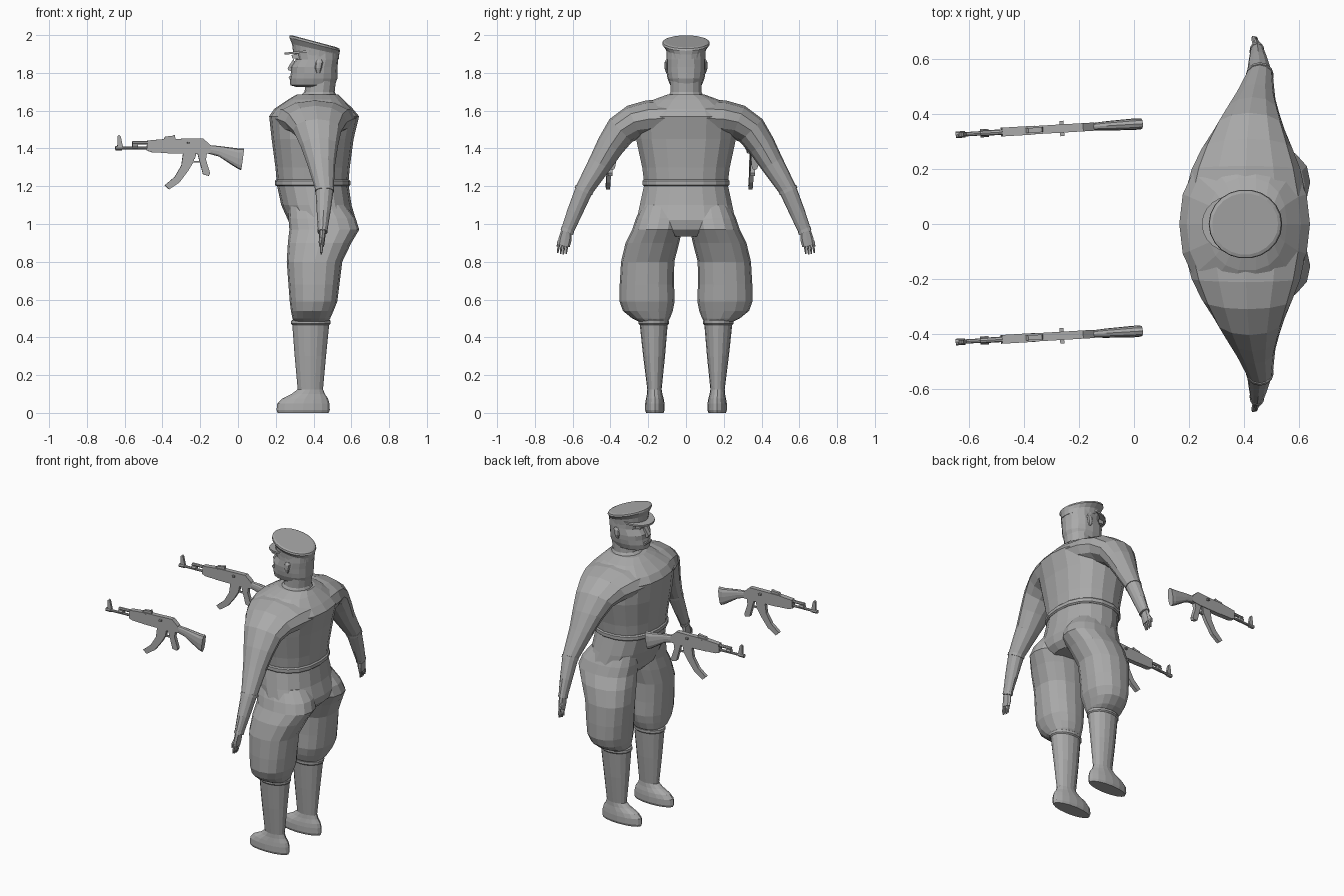
import bpy, bmesh, math
from mathutils import Vector, Matrix

grey = bpy.data.materials.new("plain_grey")
grey.diffuse_color = (0.4, 0.4, 0.4, 1)


def finish(name, bm, matrix=None):
    bmesh.ops.recalc_face_normals(bm, faces=bm.faces)
    me = bpy.data.meshes.new(name)
    bm.to_mesh(me)
    bm.free()
    me.materials.append(grey)
    ob = bpy.data.objects.new(name, me)
    bpy.context.collection.objects.link(ob)
    if matrix:
        ob.matrix_world = matrix
    return ob


def loft(name, rings, seg=14, power=2.0, matrix=None):
    """Skin a list of (centre, u, v) elliptical sections, with end caps."""
    bm = bmesh.new()
    loops = []
    for c, u, v in rings:
        c, u, v = Vector(c), Vector(u), Vector(v)
        loop = []
        for i in range(seg):
            a = 2 * math.pi * i / seg
            k, s = math.cos(a), math.sin(a)
            k = math.copysign(abs(k) ** (2 / power), k)
            s = math.copysign(abs(s) ** (2 / power), s)
            loop.append(bm.verts.new(c + u * k + v * s))
        loops.append(loop)
    for a, b in zip(loops, loops[1:]):
        for i in range(seg):
            j = (i + 1) % seg
            bm.faces.new((a[i], a[j], b[j], b[i]))
    bm.faces.new(loops[0])
    bm.faces.new(loops[-1])
    return finish(name, bm, matrix)


def stack(name, rows, seg=14, power=2.0):
    """Upright loft from rows of (z, cx, cy, rx, ry)."""
    return loft(name, [((cx, cy, z), (rx, 0, 0), (0, ry, 0)) for z, cx, cy, rx, ry in rows], seg, power)


def plate(name, pts, half, matrix=None):
    """Side outline in x and z, thickened along y."""
    bm = bmesh.new()
    a = [bm.verts.new((x, -half, z)) for x, z in pts]
    b = [bm.verts.new((x, half, z)) for x, z in pts]
    bm.faces.new(a)
    bm.faces.new(b)
    for i in range(len(pts)):
        j = (i + 1) % len(pts)
        bm.faces.new((a[i], a[j], b[j], b[i]))
    return finish(name, bm, matrix)


def rod(name, x0, x1, z, r, matrix):
    return loft(name, [((x, 0, z), (0, r, 0), (0, 0, r)) for x in (x0, x1)], 8, 2, matrix)


# Jacket, belt and seat
stack("jacket", [(1.20, .395, 0, .188, .222), (1.30, .395, 0, .197, .235), (1.45, .395, 0, .217, .268),
                 (1.57, .403, 0, .238, .275), (1.61, .400, 0, .208, .25), (1.66, .412, 0, .145, .17),
                 (1.685, .42, 0, .11, .10)], 18, 2.3)
stack("belt", [(1.20, .395, 0, .192, .226), (1.207, .395, 0, .20, .234), (1.228, .395, 0, .20, .234),
               (1.235, .395, 0, .192, .228)], 18, 2.3)
stack("seat", [(1.21, .395, 0, .19, .224), (1.10, .415, 0, .186, .248), (1.02, .445, 0, .18, .265),
               (.97, .45, 0, .165, .23), (.935, .45, 0, .13, .12)], 18, 2.2)

# Neck and head
stack("neck", [(1.66, .42, 0, .11, .105), (1.70, .432, 0, .08, .084), (1.76, .44, 0, .078, .085)])
stack("head", [(1.725, .40, 0, .09, .065), (1.735, .395, 0, .118, .084), (1.77, .40, 0, .126, .098),
               (1.80, .403, 0, .123, .103), (1.83, .403, 0, .124, .105), (1.87, .418, 0, .112, .104),
               (1.92, .413, 0, .12, .102)], 16, 2.2)
plate("nose", [(.295, 1.875), (.262, 1.825), (.268, 1.812), (.31, 1.808)], .014)
plate("mouth", [(.30, 1.785), (.27, 1.782), (.268, 1.773), (.274, 1.766), (.30, 1.765)], .032)
plate("brow", [(.33, 1.905), (.284, 1.895), (.286, 1.878), (.33, 1.87)], .06)
for s in (-1, 1):
    stack("ear", [(1.80, .425, s * .10, .010, .006), (1.825, .425, s * .104, .018, .010),
                  (1.855, .43, s * .103, .02, .011), (1.87, .43, s * .10, .012, .006)], 8)

# Peaked cap, tilted back
loft("cap", [((.413, 0, 1.89), (.121, 0, -.018), (0, .103, 0)), ((.411, 0, 1.925), (.125, 0, -.028), (0, .106, 0)),
             ((.406, 0, 1.952), (.134, 0, -.035), (0, .126, 0)), ((.405, 0, 1.963), (.131, 0, -.035), (0, .124, 0)),
             ((.405, 0, 1.967), (.12, 0, -.032), (0, .112, 0))], 22)
loft("visor", [((.36, 0, 1.908), (.113, 0, .012), (0, .104, 0)),
               ((.36, 0, 1.919), (.113, 0, .012), (0, .104, 0))], 22)

# Arm path: y, z, centre x, half depth, half thickness
ARM = [(.10, 1.56, .405, .222, .10), (.20, 1.555, .408, .198, .10), (.275, 1.54, .412, .165, .093),
       (.345, 1.495, .42, .128, .085), (.40, 1.415, .43, .10, .074), (.455, 1.32, .44, .075, .063),
       (.54, 1.18, .458, .048, .047), (.59, 1.06, .453, .036, .041), (.632, .955, .448, .024, .033)]

for s in (-1, 1):
    rings = []
    for i, (y, z, cx, hx, ht) in enumerate(ARM):
        p, q = ARM[max(i - 1, 0)], ARM[min(i + 1, len(ARM) - 1)]
        d = Vector((0, q[0] - p[0], q[1] - p[1])).normalized()
        rings.append(((cx, s * y, z), (hx, 0, 0), (0, -s * d.z * ht, d.y * ht)))
    loft("sleeve", rings, 12)
    # elbow seam and cuff
    for y, z, cx, hx, ht in ((.54, 1.18, .458, .051, .05), (.628, .965, .448, .027, .036)):
        loft("sleeve_band", [((cx, s * (y + t * .4), z - t), (hx, 0, 0), (0, s * ht * .92, ht * .4))
                             for t in (-.008, .008)], 12)
    # hand with fingers and thumb
    loft("palm", [((.448, s * .633, .96), (.018, 0, 0), (0, s * .028, .008)),
                  ((.445, s * .640, .92), (.016, 0, 0), (0, s * .034, .008)),
                  ((.444, s * .648, .885), (.012, 0, 0), (0, s * .032, .008))], 8)
    for k in range(4):
        y = .626 + k * .015
        loft("finger", [((.444, s * y, .895), (.008, 0, 0), (0, .0075, 0)),
                        ((.442, s * (y + .006), .865), (.008, 0, 0), (0, .007, 0)),
                        ((.44, s * (y + .008), .838 + .004 * abs(k - 1)), (.004, 0, 0), (0, .004, 0))], 6)
    loft("thumb", [((.44, s * .655, .935), (.009, 0, 0), (0, .01, 0)),
                   ((.435, s * .677, .905), (.008, 0, 0), (0, .008, 0)),
                   ((.433, s * .681, .88), (.004, 0, 0), (0, .004, 0))], 6)

    # Baggy breeches leg
    stack("breeches_leg", [(1.10, .42, s * .13, .15, .10), (1.03, .445, s * .14, .178, .125),
                           (.97, .457, s * .153, .185, .132), (.90, .432, s * .178, .168, .142),
                           (.80, .405, s * .203, .147, .141), (.68, .402, s * .207, .135, .144),
                           (.59, .40, s * .206, .126, .146), (.54, .393, s * .202, .113, .132),
                           (.50, .388, s * .185, .10, .10), (.485, .387, s * .175, .092, .08)], 16, 2.3)
    # Tall boot with foot
    stack("boot", [(0, .345, s * .165, .135, .046), (.015, .345, s * .165, .141, .052),
                   (.05, .346, s * .165, .138, .051), (.075, .355, s * .165, .122, .047),
                   (.10, .372, s * .166, .088, .041), (.125, .383, s * .167, .067, .038),
                   (.30, .383, s * .169, .083, .058), (.47, .385, s * .171, .098, .074)], 16)
    stack("boot_cuff", [(.465, .385, s * .171, .097, .074), (.472, .385, s * .171, .104, .081),
                        (.488, .386, s * .171, .104, .081), (.495, .386, s * .171, .095, .075)], 16)

# Two floating rifles
for y in (.345, -.41):
    m = Matrix.Translation((-.31, y, 0)) @ Matrix.Rotation(math.radians(3.4), 4, 'Z') @ Matrix.Translation((.31, 0, 0))
    rod("rifle_barrel", -.645, -.38, 1.402, .008, m)
    rod("rifle_muzzle", -.65, -.615, 1.402, .012, m)
    rod("rifle_gas_tube", -.56, -.36, 1.43, .010, m)
    rod("rifle_gas_block", -.56, -.53, 1.412, .015, m)
    plate("rifle_front_sight", [(-.64, 1.40), (-.638, 1.465), (-.63, 1.472), (-.622, 1.465), (-.61, 1.41)], .007, m)
    plate("rifle_handguard", [(-.485, 1.39), (-.48, 1.442), (-.385, 1.45), (-.36, 1.44), (-.36, 1.375), (-.46, 1.38)],
          .016, m)
    plate("rifle_rear_sight", [(-.40, 1.44), (-.385, 1.463), (-.35, 1.466), (-.335, 1.472), (-.33, 1.44)], .009, m)
    plate("rifle_receiver", [(-.39, 1.375), (-.39, 1.45), (-.185, 1.453), (-.16, 1.43), (-.145, 1.415),
                             (-.145, 1.375), (-.20, 1.37)], .015, m)
    plate("rifle_charging_handle", [(-.27, 1.425), (-.27, 1.435), (-.255, 1.435), (-.255, 1.425)], .028, m)
    plate("rifle_magazine", [(-.29, 1.38), (-.30, 1.31), (-.335, 1.25), (-.388, 1.205), (-.365, 1.183),
                             (-.31, 1.22), (-.265, 1.28), (-.235, 1.33), (-.225, 1.38)], .011, m)
    plate("rifle_trigger_guard", [(-.26, 1.38), (-.255, 1.335), (-.245, 1.325), (-.205, 1.325), (-.20, 1.34),
                                  (-.207, 1.334), (-.242, 1.334), (-.25, 1.38)], .006, m)
    plate("rifle_trigger", [(-.23, 1.375), (-.235, 1.345), (-.228, 1.345), (-.22, 1.375)], .004, m)
    plate("rifle_grip", [(-.215, 1.375), (-.20, 1.32), (-.185, 1.262), (-.155, 1.255), (-.148, 1.27),
                         (-.17, 1.34), (-.165, 1.375)], .012, m)
    # butt stock swelling towards the shoulder end
    loft("rifle_stock", [((-.155, 0, 1.395), (0, .013, 0), (0, 0, .023)), ((-.10, 0, 1.385), (0, .017, 0), (0, 0, .028)),
                         ((.0, 0, 1.347), (0, .021, 0), (.004, 0, .053)),
                         ((.025, 0, 1.343), (0, .02, 0), (.008, 0, .058))], 12, 2.6, m)
